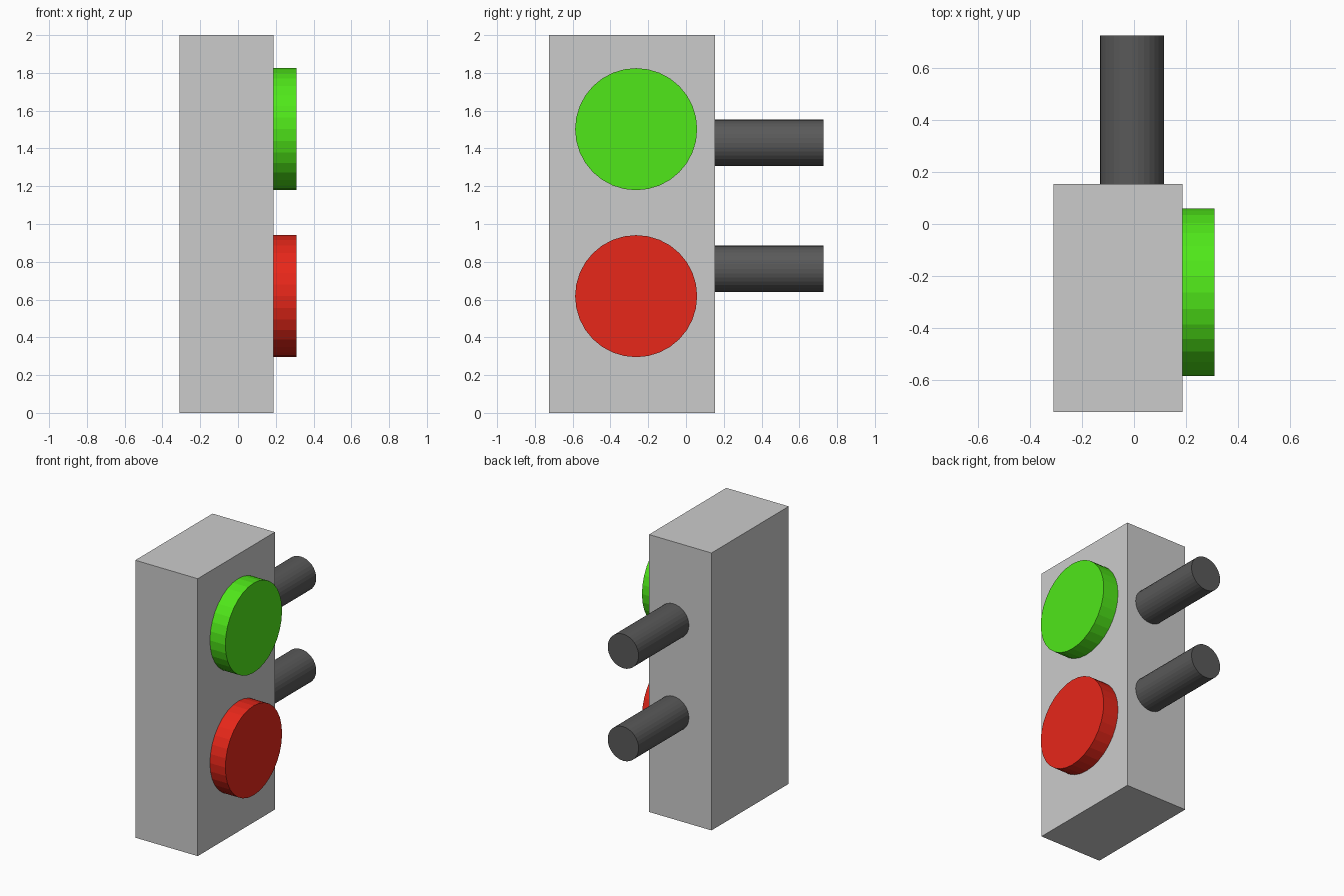
import bpy
from math import pi

if "Cube" in bpy.data.objects:
    bpy.data.objects.remove(bpy.data.objects["Cube"])


def material(name, rgb):
    m = bpy.data.materials.new(name)
    m.diffuse_color = (*rgb, 1)
    m.use_nodes = True
    m.node_tree.nodes["Principled BSDF"].inputs["Base Color"].default_value = m.diffuse_color
    return m


def cylinder(name, radius, start, end, axis, mat):
    """Flat-faced 32-sided cylinder running from start to end along one axis."""
    length = end[0] - start[0] if axis == 'X' else end[1] - start[1]
    centre = [(a + b) / 2 for a, b in zip(start, end)]
    rot = (0, pi / 2, 0) if axis == 'X' else (pi / 2, 0, 0)
    bpy.ops.mesh.primitive_cylinder_add(vertices=32, radius=radius, depth=length,
                                        location=centre, rotation=rot)
    ob = bpy.context.object
    ob.name = name
    ob.data.materials.append(mat)
    return ob


green = material("green", (0.08, 0.80, 0.01))
red = material("red", (0.80, 0.02, 0.01))
dark = material("dark_grey", (0.10, 0.10, 0.10))

# Signal housing
bpy.ops.mesh.primitive_cube_add(size=1, location=(-0.062, -0.286, 1))
housing = bpy.context.object
housing.name = "housing"
housing.dimensions = (0.498, 0.88, 2)
bpy.ops.object.transform_apply(location=False, rotation=False, scale=True)

# Round lamps on the right face
for name, z, mat in (("green_lamp", 1.502, green), ("red_lamp", 0.618, red)):
    cylinder(name, 0.323, (0.17, -0.264, z), (0.31, -0.264, z), 'X', mat)

# Mounting pegs on the back
for name, z in (("upper_peg", 1.43), ("lower_peg", 0.763)):
    cylinder(name, 0.123, (-0.008, 0.14, z), (-0.008, 0.727, z), 'Y', dark)
